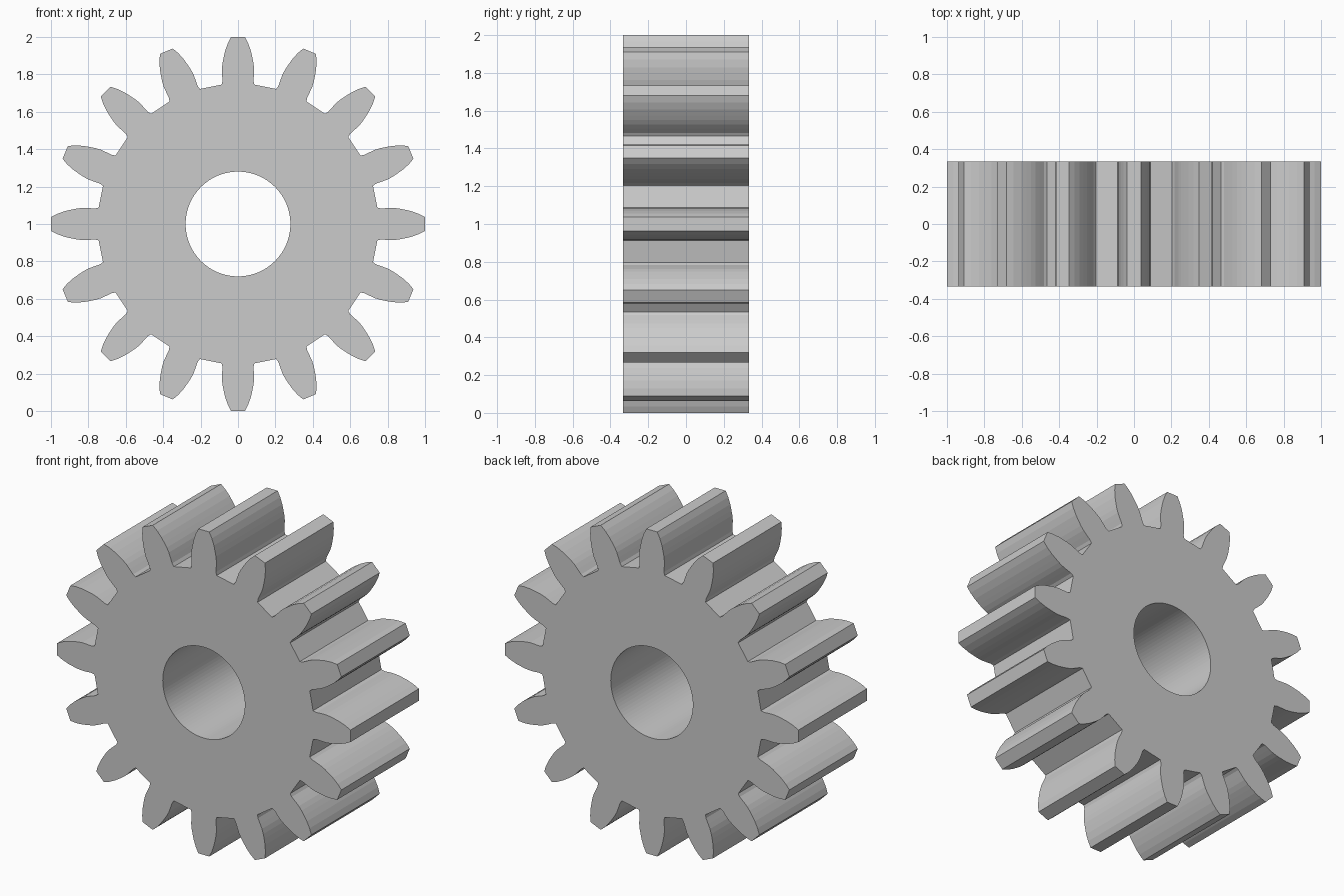
import bpy, bmesh
from math import sin, cos, pi

if "Cube" in bpy.data.objects:
    bpy.data.objects.remove(bpy.data.objects["Cube"])

TEETH = 16
HALF_DEPTH = 0.333
BORE_R = 0.28

# Half profile of one tooth: (half width, distance from the axis), root to tip
HALF = [(0.088, 0.745), (0.083, 0.765), (0.085, 0.80), (0.086, 0.83), (0.083, 0.86),
        (0.077, 0.89), (0.069, 0.925), (0.055, 0.965), (0.037, 1.0)]
TOOTH = HALF + [(-w, r) for w, r in reversed(HALF)]


def add_loop(bm, points):
    verts = [bm.verts.new((x, -HALF_DEPTH, z + 1)) for x, z in points]
    return [bm.edges.new((a, b)) for a, b in zip(verts, verts[1:] + verts[:1])]


# Outer toothed outline: the tooth profile turned around the axis
outline = []
for i in range(TEETH):
    a = 2 * pi * i / TEETH
    outline += [(w * cos(a) - r * sin(a), w * sin(a) + r * cos(a)) for w, r in TOOTH]

# Round bore outline
bore = [(BORE_R * cos(2 * pi * i / 96), BORE_R * sin(2 * pi * i / 96)) for i in range(96)]

# Fill between the two outlines and extrude through the gear's thickness
bm = bmesh.new()
edges = add_loop(bm, outline) + add_loop(bm, bore)
bmesh.ops.triangle_fill(bm, use_beauty=True, edges=edges, normal=(0, -1, 0))
result = bmesh.ops.extrude_face_region(bm, geom=bm.faces[:], use_keep_orig=True)
new_verts = [g for g in result["geom"] if isinstance(g, bmesh.types.BMVert)]
bmesh.ops.translate(bm, verts=new_verts, vec=(0, 2 * HALF_DEPTH, 0))
bmesh.ops.recalc_face_normals(bm, faces=bm.faces[:])

mesh = bpy.data.meshes.new("spur_gear")
bm.to_mesh(mesh)
bm.free()
gear = bpy.data.objects.new("spur_gear", mesh)
bpy.context.collection.objects.link(gear)
